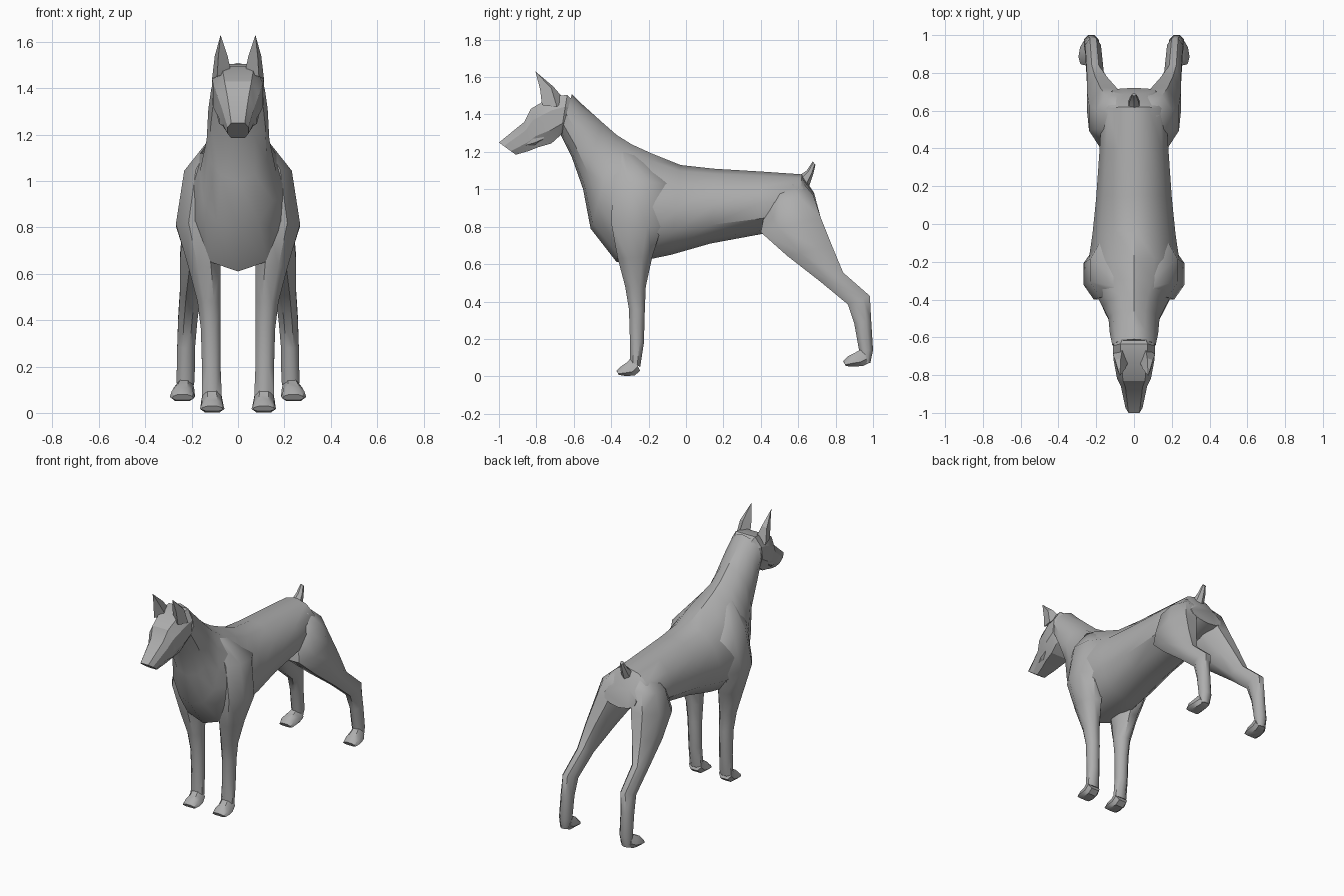
import bpy, bmesh, math
from mathutils import Vector

coat = bpy.data.materials.new("grey_coat")
coat.diffuse_color = (0.42, 0.42, 0.42, 1)


def finish(name, bm, angle=35):
    bmesh.ops.recalc_face_normals(bm, faces=bm.faces)
    mesh = bpy.data.meshes.new(name)
    bm.to_mesh(mesh)
    bm.free()
    mesh.materials.append(coat)
    ob = bpy.data.objects.new(name, mesh)
    bpy.context.collection.objects.link(ob)
    bpy.ops.object.select_all(action='DESELECT')
    ob.select_set(True)
    bpy.context.view_layer.objects.active = ob
    bpy.ops.object.shade_smooth_by_angle(angle=math.radians(angle))
    return ob


def loft(name, rings, sides=8, side=1, egg=0.0, power=1.0, angle=35, flat=False):
    """Rings: (y, z) of one edge, (y, z) of the other edge, x from, x to.
    flat turns the section half a step so its extremes are flat."""
    step = math.pi / sides
    turn, grow = (step, 1 / math.cos(step)) if flat else (0, 1)
    bm = bmesh.new()
    loops = []
    for ay, az, by, bz, x0, x1 in rings:
        a, b = Vector((0, ay, az)), Vector((0, by, bz))
        mid, half = (a + b) / 2, (a - b) / 2
        loop = []
        for i in range(sides):
            t = 2 * step * i + turn
            c, s = math.cos(t) * grow, math.sin(t) * grow
            s = math.copysign(abs(s) ** power, s)
            p = mid + half * c
            p.x = side * ((x0 + x1) / 2 + (x1 - x0) / 2 * s * (1 - egg * c))
            loop.append(bm.verts.new(p))
        loops.append(loop)
    for l, m in zip(loops, loops[1:]):
        for i in range(sides):
            j = (i + 1) % sides
            bm.faces.new((l[i], l[j], m[j], m[i]))
    bm.faces.new(loops[0])
    bm.faces.new(loops[-1])
    return finish(name, bm, angle)


def sym(rings):
    return [(ay, az, by, bz, -w, w) for ay, az, by, bz, w in rings]


# Torso and neck: back line, belly line, half width
loft("torso_and_neck", sym([
    (0.685, 0.98, 0.72, 0.85, 0.12),
    (0.62, 1.08, 0.60, 0.80, 0.17),
    (0.40, 1.095, 0.40, 0.76, 0.182),
    (0.15, 1.11, 0.13, 0.71, 0.20),
    (-0.03, 1.13, -0.08, 0.65, 0.22),
    (-0.18, 1.19, -0.20, 0.625, 0.24),
    (-0.29, 1.24, -0.37, 0.61, 0.225),
    (-0.37, 1.29, -0.51, 0.79, 0.165),
    (-0.45, 1.36, -0.55, 1.00, 0.135),
    (-0.55, 1.45, -0.61, 1.17, 0.128),
    (-0.61, 1.51, -0.67, 1.29, 0.115)]), sides=12, egg=0.12)

# Head and muzzle
loft("head", sym([
    (-0.60, 1.47, -0.64, 1.33, 0.09),
    (-0.635, 1.505, -0.67, 1.29, 0.112),
    (-0.72, 1.495, -0.72, 1.245, 0.108),
    (-0.83, 1.43, -0.79, 1.225, 0.09),
    (-0.865, 1.36, -0.84, 1.205, 0.07),
    (-1.0, 1.25, -0.91, 1.185, 0.045)]), power=0.5, angle=25, flat=True)

# Tail stub
loft("tail", sym([
    (0.60, 1.07, 0.66, 1.02, 0.035),
    (0.645, 1.10, 0.68, 1.08, 0.025),
    (0.678, 1.15, 0.692, 1.13, 0.012)]), sides=6)

for side, tag in ((1, "left"), (-1, "right")):
    # Ear: tapered wedge rising to a forward point
    bm = bmesh.new()
    base = [bm.verts.new((side * x, y, z)) for x, y, z in
            ((0.03, -0.73, 1.47), (0.09, -0.77, 1.45),
             (0.112, -0.69, 1.44), (0.06, -0.65, 1.48))]
    mids = [bm.verts.new((side * x, y, z)) for x, y, z in
            ((0.045, -0.765, 1.54), (0.085, -0.78, 1.535),
             (0.10, -0.72, 1.54), (0.07, -0.71, 1.55))]
    tip = bm.verts.new((side * 0.075, -0.805, 1.63))
    for i in range(4):
        j = (i + 1) % 4
        bm.faces.new((base[i], base[j], mids[j], mids[i]))
        bm.faces.new((mids[i], mids[j], tip))
    bm.faces.new(base)
    finish(tag + "_ear", bm, 20)

    # Lip fold at the corner of the mouth
    loft(tag + "_lip", [
        (-0.88, 1.26, -0.86, 1.225, 0.03, 0.06),
        (-0.82, 1.285, -0.81, 1.235, 0.04, 0.085),
        (-0.75, 1.295, -0.77, 1.26, 0.05, 0.09)], sides=6, side=side, angle=20)

    # Foreleg with shoulder blade, front edge then back edge
    loft(tag + "_foreleg", [
        (-0.37, 1.21, -0.24, 1.17, 0.03, 0.11),
        (-0.39, 1.05, -0.10, 1.03, 0.06, 0.232),
        (-0.40, 0.82, -0.13, 0.80, 0.08, 0.268),
        (-0.365, 0.63, -0.18, 0.64, 0.075, 0.215),
        (-0.325, 0.48, -0.215, 0.48, 0.075, 0.175),
        (-0.305, 0.36, -0.22, 0.36, 0.075, 0.16),
        (-0.30, 0.20, -0.225, 0.18, 0.075, 0.155),
        (-0.30, 0.08, -0.245, 0.05, 0.07, 0.155)],
        side=side, angle=50, flat=True)
    loft(tag + "_front_paw", [
        (-0.285, 0.11, -0.245, 0.03, 0.07, 0.155),
        (-0.315, 0.075, -0.275, 0.004, 0.065, 0.158),
        (-0.345, 0.055, -0.325, 0.002, 0.062, 0.16),
        (-0.372, 0.03, -0.36, 0.008, 0.067, 0.155)],
        side=side, power=0.7, egg=0.2, flat=True)

    # Hind leg: hip, thigh, hock, rear pastern
    loft(tag + "_hind_leg", [
        (0.45, 1.00, 0.62, 1.04, 0.0, 0.12),
        (0.43, 0.92, 0.68, 0.97, 0.02, 0.20),
        (0.40, 0.77, 0.72, 0.85, 0.03, 0.238),
        (0.54, 0.645, 0.78, 0.70, 0.10, 0.25),
        (0.72, 0.505, 0.84, 0.555, 0.16, 0.25),
        (0.865, 0.385, 0.983, 0.43, 0.175, 0.258),
        (0.90, 0.28, 0.99, 0.30, 0.185, 0.262),
        (0.925, 0.14, 1.0, 0.14, 0.187, 0.265),
        (0.94, 0.07, 0.985, 0.07, 0.20, 0.26)],
        side=side, angle=50, flat=True)
    loft(tag + "_hind_paw", [
        (0.945, 0.15, 0.975, 0.07, 0.19, 0.265),
        (0.91, 0.13, 0.945, 0.055, 0.19, 0.282),
        (0.87, 0.11, 0.89, 0.052, 0.19, 0.29),
        (0.84, 0.08, 0.855, 0.055, 0.195, 0.282)],
        side=side, power=0.7, egg=0.2, flat=True)
